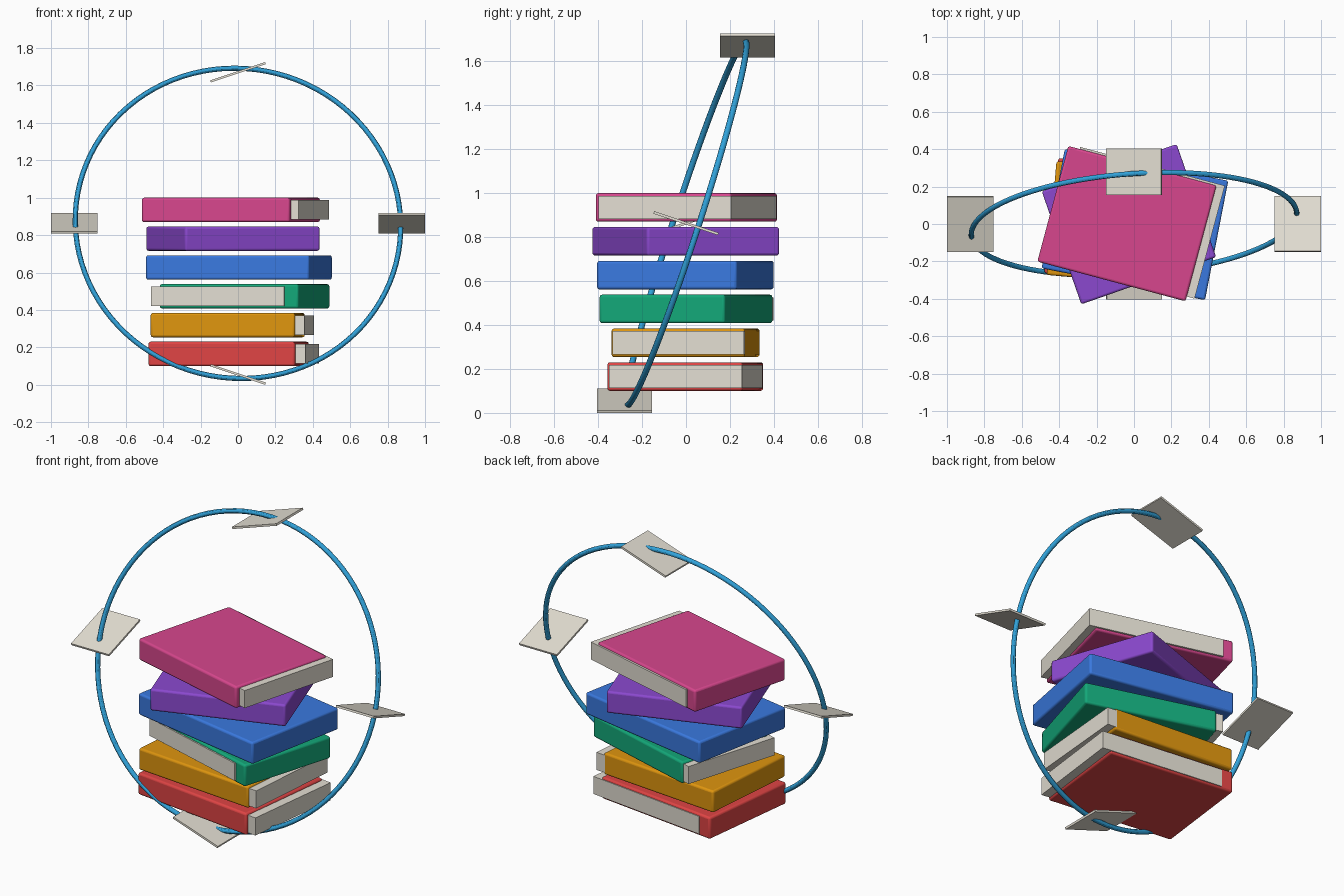
import bpy
from math import radians
from mathutils import Vector

if "Cube" in bpy.data.objects:
    bpy.data.objects.remove(bpy.data.objects["Cube"])


def material(name, rgb):
    m = bpy.data.materials.new(name)
    m.diffuse_color = [(c / 255) ** 2.2 for c in rgb] + [1]
    m.use_nodes = True
    m.node_tree.nodes["Principled BSDF"].inputs["Base Color"].default_value = m.diffuse_color
    return m


paper = material("paper", (226, 221, 209))
ring_blue = material("ring_blue", (52, 160, 216))


def block(name, size, loc, rot, mat, bevel=0):
    bpy.ops.mesh.primitive_cube_add(size=1, location=loc, rotation=rot)
    ob = bpy.context.object
    ob.name = name
    ob.scale = size
    bpy.ops.object.transform_apply(location=False, rotation=False, scale=True)
    ob.data.materials.append(mat)
    if bevel:
        mod = ob.modifiers.new("rounded_edges", "BEVEL")
        mod.width = bevel
        mod.segments = 3
        bpy.ops.object.shade_smooth_by_angle()
    return ob


# Books, bottom to top: name, colour, turn, cover (w, d), cover centre,
# page block (w, d) and its centre in the turned frame (None = hidden inside)
books = [
    ("red", (222, 70, 70), -7, (.79, .62), (-.05, -.003), (.77, .61, .015, .001)),
    ("orange", (222, 148, 22), -5, (.775, .61), (-.055, -.002), (.76, .60, .002, -.002)),
    ("green", (26, 166, 120), -16.5, (.775, .597), (.035, 0), (.74, .594, -.026, 0)),
    ("blue", (60, 120, 222), -11, (.89, .65), (.005, -.003), None),
    ("purple", (138, 74, 206), 19.3, (.764, .64), (-.027, -.001), None),
    ("pink", (214, 72, 140), -15, (.82, .64), (-.038, .002), (.80, .625, .016, .011)),
]
for i, (name, rgb, turn, (w, d), (cx, cy), pages) in enumerate(books):
    z = .165 + .154 * i
    rot = (0, 0, radians(turn))
    cover = block(name + "_book_cover", (w, d, .13), (cx, cy, z), rot,
                  material(name, rgb), .012)
    if pages:
        pw, pd, px, py = pages
        p = cover.rotation_euler.to_matrix() @ Vector((px, py, 0))
        block(name + "_book_pages", (pw, pd, .105), (p.x, p.y, z), rot, paper)

# Tilted ring around the stack
MID = .863
bpy.ops.mesh.primitive_torus_add(major_radius=.872, minor_radius=.014,
                                 major_segments=96, minor_segments=12)
ring = bpy.context.object
ring.name = "orbit_ring"
ring.rotation_euler = Vector((.07, -1, .325)).to_track_quat("Z", "Y").to_euler()
ring.location = (0, 0, MID)
ring.data.materials.append(ring_blue)
bpy.ops.object.shade_smooth_by_angle()

# Four loose sheets on the ring, opposite pairs tilted opposite ways
tilt = radians(18.5)
for s, side, end in ((1, "right", "top"), (-1, "left", "bottom")):
    block(side + "_sheet", (.25, .31, .012), (s * .875, 0, MID), (-s * tilt, 0, 0), paper)
    block(end + "_sheet", (.31, .25, .012), (0, s * .279, MID + s * .808),
          (0, -s * tilt, 0), paper)
